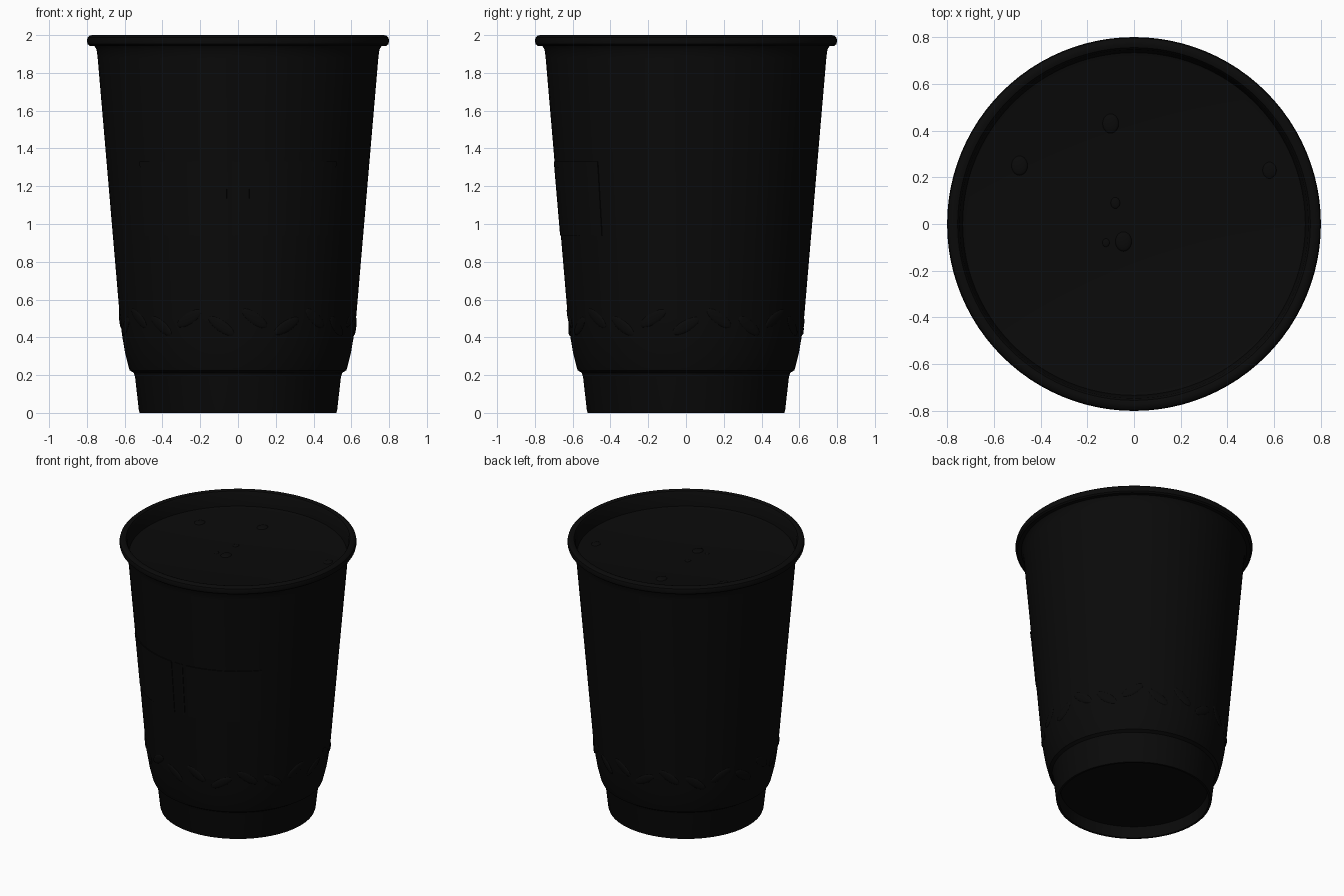
import bpy
import bmesh
from math import sin, cos, pi, radians
from mathutils import Matrix

cube = bpy.data.objects.get("Cube")
if cube:
    bpy.data.objects.remove(cube, do_unlink=True)

black = bpy.data.materials.new("matte black")
black.use_nodes = True
colour = (0.003, 0.003, 0.003, 1)
black.diffuse_color = colour
black.node_tree.nodes["Principled BSDF"].inputs["Base Color"].default_value = colour

SIDES = 96


def finish(name, bm):
    bmesh.ops.recalc_face_normals(bm, faces=bm.faces)
    mesh = bpy.data.meshes.new(name)
    bm.to_mesh(mesh)
    bm.free()
    mesh.materials.append(black)
    obj = bpy.data.objects.new(name, mesh)
    bpy.context.collection.objects.link(obj)
    bpy.ops.object.select_all(action="DESELECT")
    obj.select_set(True)
    bpy.context.view_layer.objects.active = obj
    bpy.ops.object.shade_smooth_by_angle(angle=radians(35))


def lathe(name, profile):
    """Turn (radius, height) points about z; radius 0 closes the end."""
    bm = bmesh.new()
    verts = [bm.verts.new((r, 0, z)) for r, z in profile]
    edges = [bm.edges.new(pair) for pair in zip(verts, verts[1:])]
    bmesh.ops.spin(bm, geom=verts + edges, axis=(0, 0, 1), cent=(0, 0, 0),
                   angle=2 * pi, steps=SIDES)
    bmesh.ops.remove_doubles(bm, verts=bm.verts, dist=0.0001)
    finish(name, bm)


def wall_radius(z):
    return 0.625 + (z - 0.5) * 0.0855


# One skin: hollow foot, stepped wall, rolled rim, inner wall, sunken surface
lathe("cup_body", [
    (0, 0.08), (0.495, 0.08), (0.505, 0), (0.52, 0), (0.525, 0.015),
    (0.545, 0.19), (0.552, 0.212), (0.573, 0.225), (0.578, 0.24),
    (0.598, 0.32), (0.612, 0.4), (0.625, 0.5), (wall_radius(1.88), 1.88),
    (0.749, 1.925), (0.76, 1.942), (0.785, 1.943), (0.796, 1.952),
    (0.8, 1.97), (0.796, 1.988), (0.785, 1.998), (0.77, 2.0),
    (0.755, 1.995), (0.746, 1.98), (0.733, 1.89)])
lathe("drink_surface", [(0.735, 1.893), (0.715, 1.887), (0, 1.886)])

# Bubbles on the drink: x, y, radius
bubbles = bmesh.new()
for x, y, radius in ((-0.045, -0.075, 0.035), (-0.12, -0.08, 0.015),
                     (-0.08, 0.09, 0.02), (-0.1, 0.43, 0.035),
                     (-0.49, 0.25, 0.035), (0.58, 0.23, 0.03)):
    bmesh.ops.create_uvsphere(
        bubbles, u_segments=20, v_segments=10, radius=radius,
        matrix=Matrix.Translation((x, y, 1.886)) @ Matrix.Diagonal((1, 1.2, 0.3, 1)))
finish("bubbles", bubbles)


# Thin plates curved round the front of the wall
def wall_panel(name, start, end, low, high, depth=0.004):
    bm = bmesh.new()
    steps = 16
    columns = []
    for i in range(steps + 1):
        a = radians(-90 + start + (end - start) * i / steps)
        columns.append([bm.verts.new((r * cos(a), r * sin(a), z)) for r, z in (
            (wall_radius(low) - 0.005, low), (wall_radius(low) + depth, low),
            (wall_radius(high) + depth, high), (wall_radius(high) - 0.005, high))])
    for a, b in zip(columns, columns[1:]):
        for k in range(4):
            j = (k + 1) % 4
            bm.faces.new((a[k], a[j], b[j], b[k]))
    bm.faces.new(columns[0])
    bm.faces.new(columns[-1])
    finish(name, bm)


for side, sign in (("left", 1), ("right", -1)):
    wall_panel("front_panel_" + side, sign * 5, sign * 48, 0.94, 1.3)
    wall_panel("front_panel_top_" + side, sign * 5, sign * 48, 1.3, 1.33, 0.006)
wall_panel("front_panel_divider", -2.5, 2.5, 0.94, 1.33)


# Low-relief leaves round the lower wall
def leaf(bm, angle, z, tilt, length):
    place = (Matrix.Rotation(angle, 4, "Z")
             @ Matrix.Translation((wall_radius(z) - 0.002, 0, z))
             @ Matrix.Rotation(radians(5), 4, "Y")
             @ Matrix.Rotation(tilt, 4, "X")
             @ Matrix.Diagonal((0.007, 0.03, length, 1)))
    bmesh.ops.create_uvsphere(bm, u_segments=12, v_segments=8, radius=1, matrix=place)


leaves = bmesh.new()
COUNT = 22
for i in range(COUNT):
    leaf(leaves, 2 * pi * i / COUNT, 0.46 + 0.04 * (i % 2),
         radians(55 if i % 3 else -60), 0.08)
finish("leaf_relief", leaves)
